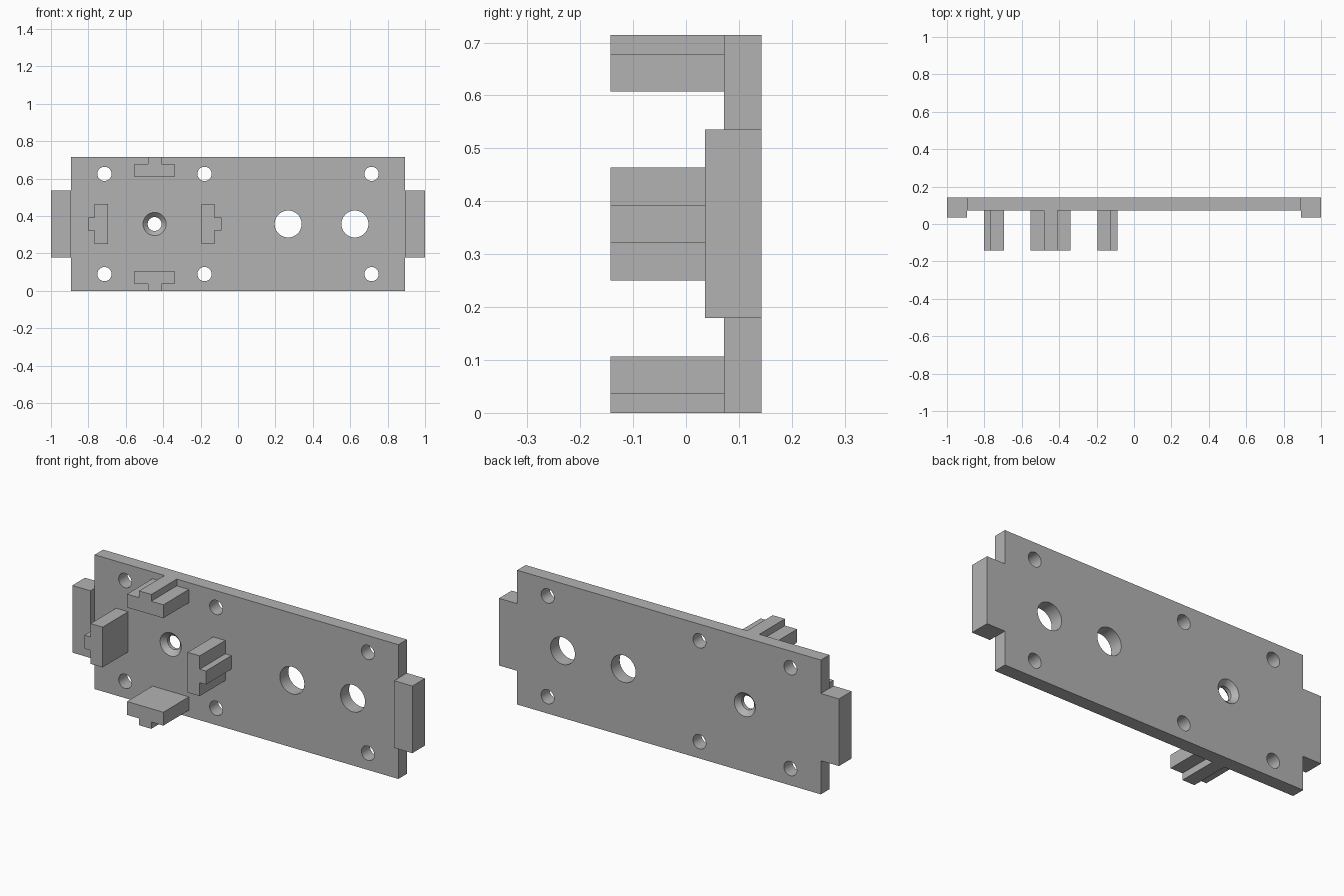
import bpy
import bmesh
from math import cos, sin, pi
from mathutils import Matrix, Vector

if "Cube" in bpy.data.objects:
    bpy.data.objects.remove(bpy.data.objects["Cube"])

FRONT, FACE, BACK = -0.143, 0.0715, 0.143   # block tips, plate front, plate back
MID_Z = 0.357

grey = bpy.data.materials.new("plain grey")
grey.use_nodes = True
colour = (0.45, 0.45, 0.45, 1)
grey.diffuse_color = colour
grey.node_tree.nodes["Principled BSDF"].inputs["Base Color"].default_value = colour


def finish(name, bm):
    bmesh.ops.recalc_face_normals(bm, faces=bm.faces)
    mesh = bpy.data.meshes.new(name)
    bm.to_mesh(mesh)
    bm.free()
    mesh.materials.append(grey)
    obj = bpy.data.objects.new(name, mesh)
    bpy.context.collection.objects.link(obj)
    return obj


def extruded(name, outline, y0, y1):
    """Prism with an outline in x and z, running from y0 to y1."""
    bm = bmesh.new()
    face = bm.faces.new([bm.verts.new((x, y0, z)) for x, z in outline])
    ext = bmesh.ops.extrude_face_region(bm, geom=[face])
    moved = [v for v in ext["geom"] if isinstance(v, bmesh.types.BMVert)]
    bmesh.ops.translate(bm, verts=moved, vec=(0, y1 - y0, 0))
    return finish(name, bm)


def box(name, x0, x1, z0, z1, y0, y1):
    return extruded(name, [(x0, z0), (x1, z0), (x1, z1), (x0, z1)], y0, y1)


def turned(name, x, z, profile, sides=48):
    """Solid turned about a y axis from (y, radius) pairs."""
    bm = bmesh.new()
    rings = []
    for y, r in profile:
        rings.append([bm.verts.new((x + r * cos(2 * pi * i / sides), y,
                                    z + r * sin(2 * pi * i / sides)))
                      for i in range(sides)])
    for a, b in zip(rings, rings[1:]):
        for i in range(sides):
            j = (i + 1) % sides
            bm.faces.new((a[i], a[j], b[j], b[i]))
    bm.faces.new(rings[0])
    bm.faces.new(rings[-1])
    return finish(name, bm)


def combine(target, tool, operation):
    mod = target.modifiers.new("combine", "BOOLEAN")
    mod.operation = operation
    mod.solver = "EXACT"
    mod.object = tool
    tool.hide_render = True
    bpy.context.view_layer.objects.active = target
    bpy.ops.object.modifier_apply(modifier=mod.name)
    bpy.data.objects.remove(tool)


# Plate with a thicker end tab on each side
plate = box("mounting_plate", -0.893, 0.893, 0, 0.714, FACE, BACK)
for x0, x1 in ((-1, -0.893), (0.893, 1)):
    combine(plate, box("end_tab", x0, x1, 0.179, 0.536, 0.036, BACK), "UNION")

# Screw holes, large holes and the hole countersunk on both faces
holes = [(x, MID_Z + s * 0.268, 0.038) for x in (-0.714, -0.179, 0.714) for s in (-1, 1)]
holes += [(x, MID_Z, 0.072) for x in (0.268, 0.625)]
for x, z, r in holes:
    combine(plate, turned("hole_cutter", x, z, [(0, r), (0.2, r)]), "DIFFERENCE")

HUB_X, wide, narrow, depth = -0.446, 0.062, 0.037, 0.026
countersink = [(FACE - 0.01, wide), (FACE, wide), (FACE + depth, narrow),
               (BACK - depth, narrow), (BACK, wide), (BACK + 0.01, wide)]
combine(plate, turned("countersink_cutter", HUB_X, MID_Z, countersink), "DIFFERENCE")

# Four T-shaped blocks around the countersunk hole, stems pointing outward
half_tee = [(0.107, 0.25), (0.107, 0.321), (0.036, 0.321), (0.036, 0.357)]
tee = half_tee + [(-x, z) for x, z in reversed(half_tee)]
names = ("top_block", "right_block", "bottom_block", "left_block")
for turn, name in enumerate(names):
    spin = Matrix.Rotation(turn * pi / 2, 2)
    points = [spin @ Vector(p) for p in tee]
    extruded(name, [(HUB_X + p.x, MID_Z + p.y) for p in points], FRONT, FACE)

# Smooth hole walls, sharp edges elsewhere
bpy.ops.object.select_all(action="DESELECT")
plate.select_set(True)
bpy.context.view_layer.objects.active = plate
bpy.ops.object.shade_smooth_by_angle(angle=pi / 6)
